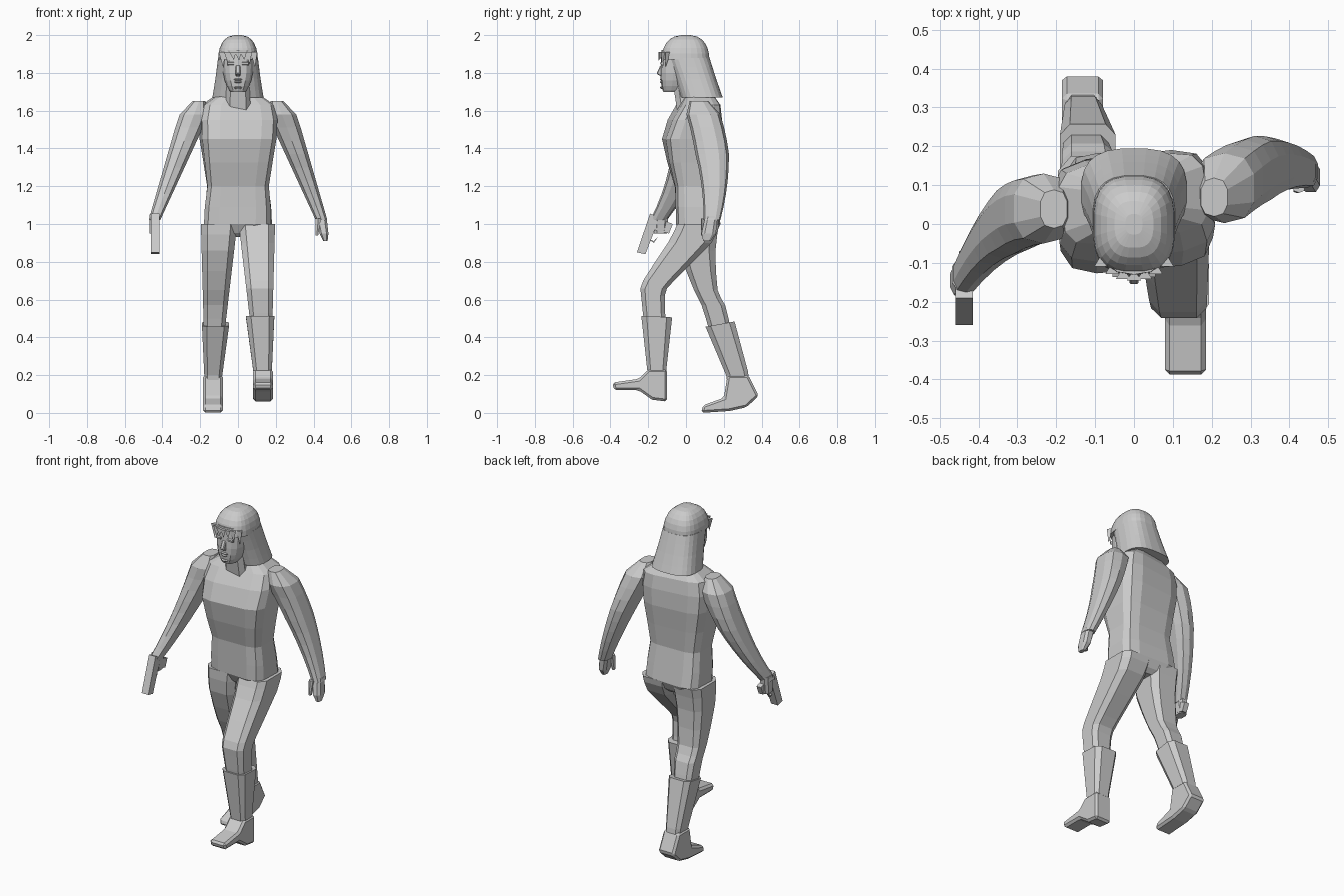
import bpy, bmesh, math
from mathutils import Vector, Matrix

default_cube = bpy.data.objects.get("Cube")
if default_cube:
    bpy.data.objects.remove(default_cube, do_unlink=True)

grey = bpy.data.materials.new("plain grey")
grey.use_nodes = True
colour = (.6, .6, .6, 1)
grey.diffuse_color = colour
grey.node_tree.nodes["Principled BSDF"].inputs["Base Color"].default_value = colour


def finish(name, bm):
    """Turn a bmesh into a flat shaded grey object."""
    bmesh.ops.recalc_face_normals(bm, faces=bm.faces)
    mesh = bpy.data.meshes.new(name)
    bm.to_mesh(mesh)
    bm.free()
    mesh.materials.append(grey)
    part = bpy.data.objects.new(name, mesh)
    bpy.context.collection.objects.link(part)
    return part


def power(value, exponent):
    """Signed power, used for squared-off ovals."""
    return math.copysign(abs(value) ** exponent, value)


def smooth(keys, steps=2):
    """Insert in-between rows on a spline through the key rows."""
    rows = []
    padded = [keys[0], *keys, keys[-1]]
    for before, start, end, after in zip(padded, padded[1:], padded[2:], padded[3:]):
        for step in range(steps):
            t = step / steps
            rows.append([
                b + (c - a) * t / 2 + (a - b * 5 / 2 + c * 2 - d / 2) * t * t
                + (b * 3 - a - c * 3 + d) * t ** 3 / 2
                for a, b, c, d in zip(before, start, end, after)])
    return rows + [keys[-1]]


def loft(name, rows, sides=8, square=4, slope=0, twist=None):
    """Skin level rings; each row is height, x range, front and back."""
    bm = bmesh.new()
    rings = []
    for z, x_min, x_max, front, back in rows:
        middle = Vector(((x_min + x_max) / 2, (front + back) / 2, z))
        turn = Matrix.Rotation(twist(z) if twist else 0, 3, "Z")
        ring = []
        for i in range(sides):
            angle = math.tau * (i + .5) / sides
            x = power(math.cos(angle), 2 / square) * (x_max - x_min) / 2
            y = power(math.sin(angle), 2 / square) * (back - front) / 2
            ring.append(bm.verts.new(turn @ Vector((x, y, slope * y)) + middle))
        rings.append(ring)
    for low, high in zip(rings, rings[1:]):
        for i in range(sides):
            j = (i + 1) % sides
            bm.faces.new((low[i], low[j], high[j], high[i]))
    bm.faces.new(rings[0])
    bm.faces.new(rings[-1])
    return finish(name, bm)


def even(rows):
    """Expand height, half width, front, back into symmetric rows."""
    return [(z, -width, width, front, back) for z, width, front, back in rows]


def on_side(sign, z, inner, outer, front, back):
    """Place a row on the left (+) or right (-) of the body."""
    return (z, *sorted((sign * inner, sign * outer)), front, back)


def prism(name, outline, x_min, x_max, bevel=0):
    """Extrude a side outline of y, z points across x."""
    bm = bmesh.new()
    face = bm.faces.new([bm.verts.new((x_min, y, z)) for y, z in outline])
    moved = bmesh.ops.extrude_face_region(bm, geom=[face])["geom"]
    verts = [v for v in moved if isinstance(v, bmesh.types.BMVert)]
    bmesh.ops.translate(bm, verts=verts, vec=(x_max - x_min, 0, 0))
    part = finish(name, bm)
    if bevel:
        modifier = part.modifiers.new("soft edges", "BEVEL")
        modifier.width = bevel
        modifier.segments = 1


# Torso, twisted so that the left shoulder swings back
torso_keys = [(.93, .07, 0, .13), (1, .18, -.05, .18), (1.2, .165, -.06, .15),
              (1.45, .2, -.12, .18), (1.63, .19, -.04, .17), (1.69, .07, 0, .12)]
loft("torso", even(smooth(torso_keys)), sides=12, square=4.5,
     twist=lambda z: (z - 1.15) * .3)
loft("neck", even([(1.6, .07, -.05, .1), (1.8, .06, -.08, .08)]))

# Legs and boots: height, front, back; the width follows the height
leg_keys = {
    "left": [(1, -.05, .18), (.9, -.1, .14), (.7, -.23, -.06), (.62, -.24, -.11), (.45, -.22, -.1)],
    "right": [(1, -.05, .18), (.86, -.04, .16), (.65, .04, .17), (.57, .08, .21), (.44, .12, .24)]}
boot_keys = {
    "left": [(.51, -.24, -.07), (.25, -.21, -.1), (.16, -.2, -.1)],
    "right": [(.47, .1, .26), (.21, .21, .33), (.14, .22, .34)]}
foot_outlines = {
    "left": [(-.1, .06), (-.18, .07), (-.25, .12), (-.38, .12), (-.39, .16),
             (-.25, .18), (-.2, .23), (-.1, .23)],
    "right": [(.385, .09), (.32, .03), (.23, .01), (.08, 0), (.09, .04),
              (.2, .08), (.22, .2), (.33, .2)]}

# Arm centre line: how far forward or back each arm swings at a height
arm_swing = {"left": lambda z: .15 - .4 * (z - 1.2) ** 2,
             "right": lambda z: .04 - .55 * (z - 1.6) ** 2}

for side, sign in (("left", 1), ("right", -1)):
    loft(side + "_leg", [on_side(sign, z, .12 * (1 - z), .2 - .03 * (1 - z), front, back)
                         for z, front, back in smooth(leg_keys[side])])
    loft(side + "_boot", [on_side(sign, z, .11 - .14 * z, .17 + .05 * z, front, back)
                          for z, front, back in boot_keys[side]],
         slope=-.05 if side == "left" else .18)
    prism(side + "_foot", foot_outlines[side], *sorted((sign * .08, sign * .185)), bevel=.012)

    # Arm tapering to the wrist, rounded off at the shoulder
    arm_rows = []
    for step in range(10):
        z = 1.02 + step * .07
        rounding = min(1, (1.7 - z) * 8)
        x, y = .45 - .375 * (z - 1), arm_swing[side](z)
        width = (.03 + .09 * (z - 1)) * rounding
        depth = min(.09, width * 1.4)
        arm_rows.append(on_side(sign, z, x - width, x + width, y - depth, y + depth))
    loft(side + "_arm", arm_rows, sides=10, square=2.6)

    # Brow ridges
    prism(side + "_brow", [(-.12, 1.86), (-.137, 1.855), (-.136, 1.845), (-.12, 1.84)],
          *sorted((sign * .02, sign * .055)))

# Open left hand with thumb, closed right hand
loft("left_hand", [(1.04, .41, .47, .1, .17), (.95, .43, .48, .08, .16),
                   (.91, .45, .475, .09, .13)], square=3)
loft("left_thumb", [(1.03, .41, .44, .08, .12), (.94, .41, .425, .08, .1)], sides=6)
loft("right_hand", [(1.05, -.47, -.41, -.17, -.09), (.95, -.47, -.42, -.17, -.1)], square=3)

# Pistol pointing forward and down
prism("pistol_slide", [(-.26, .85), (-.215, .84), (-.14, 1.035), (-.19, 1.055)], -.46, -.415)
prism("pistol_grip", [(-.17, .97), (-.15, 1.03), (-.07, 1), (-.09, .95)], -.45, -.42)
prism("trigger_guard", [(-.2, .92), (-.17, .9), (-.15, .93), (-.17, .91)], -.44, -.43)

# Head and facial features
loft("head", even(smooth([(1.7, .04, -.12, 0), (1.73, .06, -.13, .04),
                          (1.8, .08, -.135, .07), (1.92, .08, -.13, .07)])),
     sides=14, square=2.8)
prism("nose", [(-.12, 1.85), (-.138, 1.835), (-.156, 1.795), (-.13, 1.78)], -.012, .012, bevel=.004)
for name, z, width in (("upper_lip", 1.765, .027), ("lower_lip", 1.752, .022), ("chin", 1.722, .022)):
    thin = .006
    loft(name, even([(z - thin, width - thin, thin - .14, -.1), (z, width, -.14, -.1),
                     (z + thin, width - thin, thin - .14, -.1)]), square=2.5)

# Long hair: domed cap over a flaring back
cap_rows = []
for step in range(7):
    angle = math.radians(step * 14)
    size = math.cos(angle) ** .7
    cap_rows.append((1.87 + .13 * math.sin(angle), .106 * size, -.13 * size, .125 * size))
loft("hair_cap", even(cap_rows), sides=24, square=2.8)
loft("hair_back", even(smooth([(1.67, .136, -.03, .195), (1.77, .12, -.06, .16),
                               (1.88, .106, -.1, .125)])), sides=24, square=2.8)

# Ragged fringe locks, longest at the temples
for lock in range(-3, 4):
    x = lock * .028
    front = .004 * lock * lock - .145
    tip = 1.865 - .005 * lock * lock + .008 * (lock % 2)
    bm = bmesh.new()
    root = [bm.verts.new((x + side, front + depth, 1.91))
            for side, depth in ((-.018, 0), (.018, 0), (0, .03))]
    end = bm.verts.new((x + .006, front, tip))
    bm.faces.new(root)
    for i in range(3):
        bm.faces.new((root[i], root[(i + 1) % 3], end))
    finish("fringe_lock", bm)
